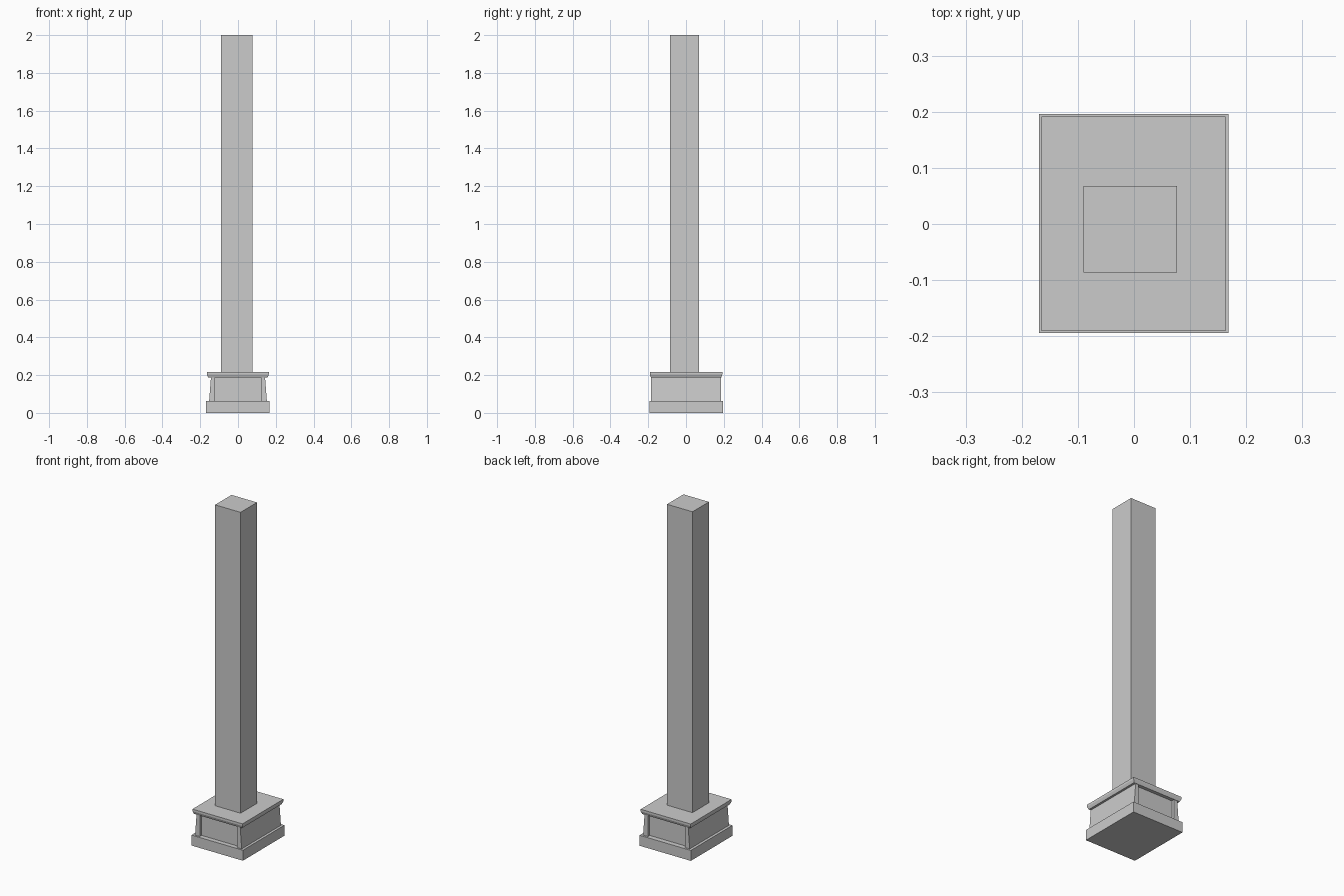
import bpy

if "Cube" in bpy.data.objects:
    bpy.data.objects.remove(bpy.data.objects["Cube"])


def make_mesh(name, verts, faces):
    mesh = bpy.data.meshes.new(name)
    mesh.from_pydata(verts, [], faces)
    mesh.update()
    obj = bpy.data.objects.new(name, mesh)
    bpy.context.collection.objects.link(obj)
    return obj


def stacked_box(name, levels):
    """Stack of rectangles (x0, x1, y0, y1, z), closed at both ends."""
    verts, faces = [], [(3, 2, 1, 0)]
    for x0, x1, y0, y1, z in levels:
        verts += [(x0, y0, z), (x1, y0, z), (x1, y1, z), (x0, y1, z)]
    for k in range(len(levels) - 1):
        a, b = 4 * k, 4 * k + 4
        for i in range(4):
            j = (i + 1) % 4
            faces.append((a + i, a + j, b + j, b + i))
    t = len(verts) - 4
    faces.append((t, t + 1, t + 2, t + 3))
    return make_mesh(name, verts, faces)


def side_slab(name, side):
    """Leaning slab running front to back, beside the recessed panels."""
    profile = [(0.122, 0.06), (0.153, 0.06), (0.143, 0.19), (0.122, 0.19)]
    n = len(profile)
    # mirrored profiles are reversed to keep normals outward
    if side < 0:
        profile = [(-x, z) for x, z in reversed(profile)]
    verts = [(x, y, z) for y in (-0.184, 0.184) for x, z in profile]
    faces = [tuple(range(n)), tuple(reversed(range(n, 2 * n)))]
    faces += [(i, i + n, (i + 1) % n + n, (i + 1) % n) for i in range(n)]
    return make_mesh(name, verts, faces)


# Plinth block on the ground
stacked_box("plinth", [(-0.169, 0.168, -0.194, 0.196, 0), (-0.169, 0.168, -0.194, 0.196, 0.062)])

# Pedestal core, recessed at front and back
stacked_box("pedestal_core", [(-0.135, 0.135, -0.166, 0.166, 0.06), (-0.135, 0.135, -0.166, 0.166, 0.19)])

# Leaning side slabs
side_slab("left_slab", -1)
side_slab("right_slab", 1)

# Cap slab with a flared underside
stacked_box("cap", [
    (-0.158, 0.156, -0.185, 0.186, 0.187),
    (-0.165, 0.163, -0.191, 0.192, 0.203),
    (-0.165, 0.163, -0.191, 0.192, 0.216),
])

# Tall square shaft, slightly off centre
stacked_box("shaft", [(-0.09, 0.077, -0.086, 0.068, 0.21), (-0.09, 0.077, -0.086, 0.068, 2.0)])
